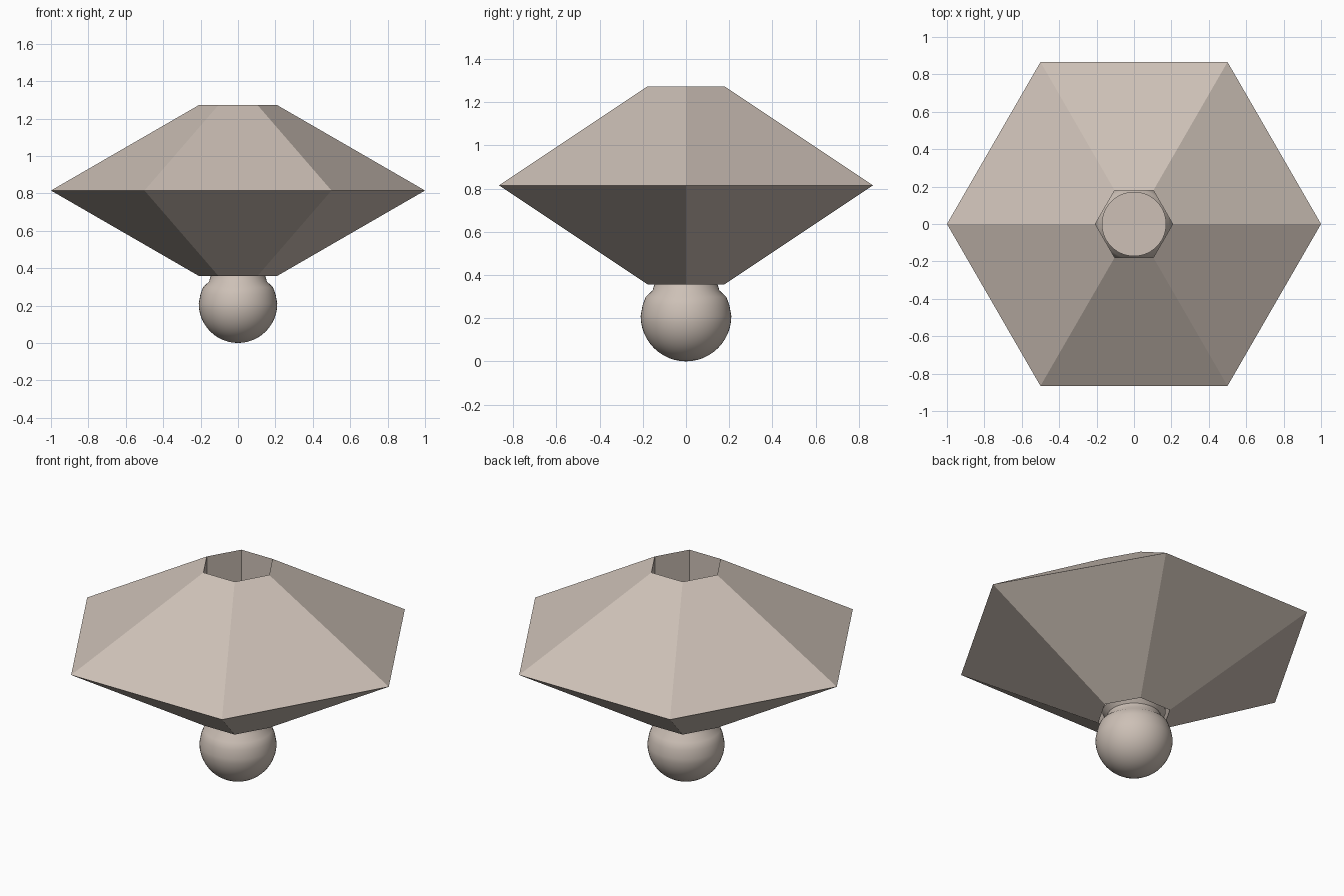
import bpy, bmesh, math

if "Cube" in bpy.data.objects:
    bpy.data.objects.remove(bpy.data.objects["Cube"])

clay = bpy.data.materials.new("warm_beige")
clay.diffuse_color = (0.61, 0.53, 0.47, 1)
clay.use_nodes = True
clay.node_tree.nodes["Principled BSDF"].inputs["Base Color"].default_value = clay.diffuse_color


def lathe(name, profile, sides, closed=False):
    """Spin an (r, z) profile round z; points on the axis become poles."""
    bm = bmesh.new()
    rings = []
    for r, z in profile:
        if r < 1e-6:
            rings.append([bm.verts.new((0, 0, z))] * sides)
        else:
            rings.append([bm.verts.new((r * math.cos(math.tau * i / sides),
                                        r * math.sin(math.tau * i / sides), z))
                          for i in range(sides)])
    pairs = list(zip(rings, rings[1:]))
    if closed:
        pairs.append((rings[-1], rings[0]))
    for a, b in pairs:
        for i in range(sides):
            j = (i + 1) % sides
            bm.faces.new(list(dict.fromkeys((a[i], a[j], b[j], b[i]))))
    bmesh.ops.recalc_face_normals(bm, faces=bm.faces)
    me = bpy.data.meshes.new(name)
    bm.to_mesh(me)
    bm.free()
    me.materials.append(clay)
    ob = bpy.data.objects.new(name, me)
    bpy.context.collection.objects.link(ob)
    return ob


# Faceted ring: six-sided, triangular section, straight hole through it
lathe("hexagonal_ring", [(0.207, 0.357), (1.0, 0.815), (0.207, 1.273)], 6, closed=True)

# Ball with a narrow neck and a flat round cap inside the hole
R = 0.21
ball = [(R * math.sin(a), R - R * math.cos(a))
        for a in (math.pi / 2 * k / 12 for k in range(13))]
neck = [(0.201, 0.26), (0.187, 0.298), (0.155, 0.328), (0.146, 0.357)]
cap = [(0.172, 0.385), (0.172, 0.45), (0, 0.45)]
knob = lathe("ball_knob", ball + neck + cap, 48)

bpy.context.view_layer.objects.active = knob
knob.select_set(True)
bpy.ops.object.shade_smooth_by_angle(angle=math.radians(35))
